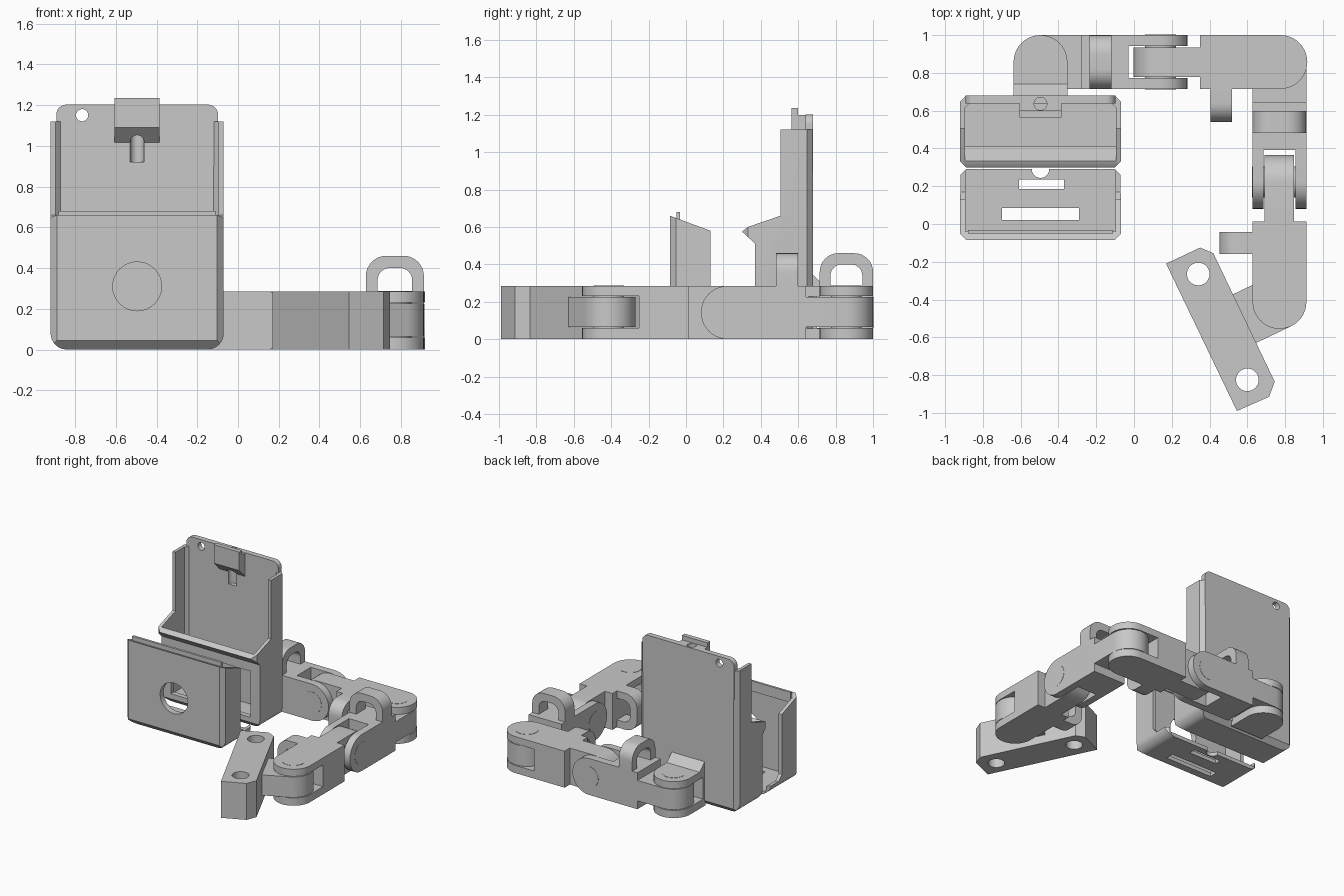
import bpy, bmesh
from math import sin, cos, pi, radians
from mathutils import Matrix, Vector

if "Cube" in bpy.data.objects:
    bpy.data.objects.remove(bpy.data.objects["Cube"])

grey = bpy.data.materials.new("plain grey")
grey.use_nodes = True
grey.diffuse_color = (0.58, 0.58, 0.58, 1)
grey.node_tree.nodes["Principled BSDF"].inputs["Base Color"].default_value = grey.diffuse_color

AXES = {"x": lambda a, b, t: (t, a, b),
        "y": lambda a, b, t: (a, t, b),
        "z": lambda a, b, t: (a, b, t)}


def prism(name, pts, axis, lo, hi):
    """Extrude a 2D outline along an axis."""
    bm = bmesh.new()
    rings = [[bm.verts.new(AXES[axis](a, b, t)) for a, b in pts] for t in (lo, hi)]
    bm.faces.new(rings[0])
    bm.faces.new(rings[1])
    n = len(pts)
    for i in range(n):
        j = (i + 1) % n
        bm.faces.new((rings[0][i], rings[0][j], rings[1][j], rings[1][i]))
    bmesh.ops.recalc_face_normals(bm, faces=bm.faces)
    me = bpy.data.meshes.new(name)
    bm.to_mesh(me)
    bm.free()
    me.materials.append(grey)
    ob = bpy.data.objects.new(name, me)
    bpy.context.collection.objects.link(ob)
    return ob


def combine(ob, others, operation):
    """Boolean other solids into ob and drop them."""
    for other in others:
        mod = ob.modifiers.new("combine", "BOOLEAN")
        mod.operation, mod.object, mod.solver = operation, other, "EXACT"
        deps = bpy.context.evaluated_depsgraph_get()
        me = bpy.data.meshes.new_from_object(ob.evaluated_get(deps))
        ob.modifiers.clear()
        ob.data = me
        bpy.data.objects.remove(other)
    return ob


def finish(ob, place=None):
    if place is not None:
        ob.data.transform(place)
    ob.data.shade_smooth()
    ob.data.set_sharp_from_angle(angle=radians(30))


def arc(cx, cy, r, start, end, n=8):
    return [(cx + r * cos(radians(start + (end - start) * i / n)),
             cy + r * sin(radians(start + (end - start) * i / n))) for i in range(n + 1)]


def disc(cx, cy, r, n=32):
    return arc(cx, cy, r, 0, 360 - 360 / n, n - 1)


def rect(x0, x1, y0, y1):
    return [(x0, y0), (x1, y0), (x1, y1), (x0, y1)]


def box(name, x0, x1, y0, y1, z0, z1):
    return prism(name, rect(x0, x1, y0, y1), "z", z0, z1)


# ---- Chain ----
H = 0.285            # chain height and width
R = H / 2
LINK = 0.635         # pin to pin
PLATES = ((0, 0.06), (0.23, H))
EARS = ((-R, -0.085), (0.085, R))


def round_end(x, flat, cy):
    """Outline with a semicircle about x and a flat edge at the other end."""
    side = 90 if flat > x else -90
    return arc(x, cy, R, side, side + 180, 20) + [(flat, cy - R if side == 90 else cy + R),
                                                 (flat, cy + R if side == 90 else cy - R)]


def loop_outline():
    """Open arch: span, height."""
    outer = arc(R - 0.1, 0.075, 0.1, 0, 90) + arc(0.1 - R, 0.075, 0.1, 90, 180)
    inner = arc(-0.025, 0.055, 0.06, 180, 90) + arc(0.025, 0.055, 0.06, 90, 0)
    return [(R, -0.01)] + outer + [(-R, -0.01), (-0.085, -0.01)] + inner + [(0.085, -0.01)]


def flat_tongue_link(name, place):
    """Tongue on an upright pin, fork on a level pin, loop on top."""
    link = box(name, 0.215, 0.465, -R, R, 0, H)
    parts = [prism("tongue", round_end(0, 0.23, 0), "z", 0.065, 0.225),
             prism("loop", [(s, H + h) for s, h in loop_outline()], "x", 0.26, 0.375)]
    parts += [prism("ear", round_end(LINK, 0.45, R), "y", a, b) for a, b in EARS]
    finish(combine(link, parts, "UNION"), place)
    finish(prism(name + "_pin", disc(LINK, R, 0.082), "y", -R - 0.002, R + 0.002), place)


def upright_tongue_link(name, place):
    """Tongue on a level pin, fork on an upright pin, loop at the side."""
    link = box(name, 0.21, 0.475, -R, R, 0, H)
    parts = [prism("tongue", round_end(0, 0.22, R), "y", -0.078, 0.078),
             prism("loop", [(-R - h, R + s) for s, h in loop_outline()], "x", 0.265, 0.38)]
    parts += [prism("plate", round_end(LINK, 0.46, 0), "z", a, b) for a, b in PLATES]
    finish(combine(link, parts, "UNION"), place)
    finish(prism(name + "_pin", disc(LINK, 0, 0.082), "z", -0.0, H + 0.002), place)


CX = -0.495          # case centre line
BACK_Y, SIDE_X = 0.8575, 0.77
turn = Matrix.Rotation(-pi / 2, 4, "Z")
flat_tongue_link("rear_link_right", Matrix.Translation((CX, BACK_Y, 0)))
upright_tongue_link("rear_link_left", Matrix.Translation((CX + LINK, BACK_Y, 0)))
flat_tongue_link("side_link_back", Matrix.Translation((SIDE_X, BACK_Y, 0)) @ turn)
upright_tongue_link("side_link_front", Matrix.Translation((SIDE_X, BACK_Y - LINK, 0)) @ turn)

# End bar with two screw holes and a tongue reaching the last pin
bar = prism("end_bar", [(0.17, -0.21), (0.35, -0.125), (0.42, -0.155), (0.745, -0.835),
                        (0.715, -0.915), (0.545, -0.99)], "z", 0, H)
combine(bar, [prism("hole", disc(x, y, 0.06), "z", -0.1, 0.5)
              for x, y in ((0.34, -0.265), (0.6, -0.825))], "DIFFERENCE")
tongue = prism("end_tongue", round_end(0, -0.23, 0), "z", 0.065, 0.225)
tongue.data.transform(Matrix.Translation((SIDE_X, BACK_Y - 2 * LINK, 0))
                      @ Matrix.Rotation(radians(25.6), 4, "Z"))
finish(combine(bar, [tongue], "UNION"))

# ---- Case ----
X0, X1 = -0.92, -0.07


def rounded_front(top):
    return ([(X1, top), (X0, top)] + arc(X0 + 0.08, 0.08, 0.08, 180, 270)
            + arc(X1 - 0.08, 0.08, 0.08, 270, 360))


def chamfered_plan(x0, x1, y0, y1, c):
    return [(x0 + c, y0), (x1 - c, y0), (x1, y0 + c), (x1, y1 - c),
            (x1 - c, y1), (x0 + c, y1), (x0, y1 - c), (x0, y0 + c)]


def case_body(name, side, y0, y1, top):
    body = prism(name, side, "x", X0 - 0.1, X1 + 0.1)
    return combine(body, [prism("front", rounded_front(top), "y", y0 - 0.1, y1 + 0.1),
                          prism("plan", chamfered_plan(X0, X1, y0, y1, 0.032), "z", -0.1, 2)],
                   "INTERSECT")


# Front cover: open tray with window and floor slots
cover = case_body("front_cover", [(-0.04, 0), (0.29, 0), (0.29, 0.07), (0.17, 0.07), (0.13, 0.11),
                                  (0.13, 0.58), (-0.085, 0.66), (-0.085, 0.045)],
                  -0.085, 0.29, 0.8)
combine(cover, [box("inside", X0 + 0.027, X1 - 0.027, -0.04, 0.5, 0.03, 1),
                prism("window", disc(CX, 0.31, 0.12), "y", -0.2, 0.1),
                box("slot", -0.7, -0.29, 0.02, 0.085, -0.1, 0.1),
                box("slot", -0.61, -0.37, 0.185, 0.235, -0.1, 0.1),
                prism("cable_notch", disc(CX, 0.29, 0.046), "z", -0.1, 0.2)], "DIFFERENCE")
finish(cover)
finish(box("cover_lip", X0 + 0.04, X1 - 0.04, -0.05, -0.032, 0.6, 0.68))

# Rear case: tall shell with a flared front lip
case = case_body("rear_case", [(0.41, 0), (0.64, 0), (0.68, 0.04), (0.68, 1.12), (0.505, 1.12),
                               (0.505, 0.66), (0.33, 0.6), (0.3, 0.575), (0.37, 0.51),
                               (0.37, 0.04)], 0.3, 0.68, 1.5)
inside = prism("inside", [(0.64, 0.03), (0.64, 1.5), (0.2, 1.5), (0.2, 0.74), (0.33, 0.605),
                          (0.41, 0.52), (0.41, 0.03)], "x", X0, X1)
combine(inside, [prism("plan", chamfered_plan(X0 + 0.025, X1 - 0.025, 0.1, 0.65, 0.035),
                       "z", -0.1, 2)], "INTERSECT")
combine(case, [inside, box("opening", -0.84, -0.15, 0.2, 0.45, 0.08, 0.44)], "DIFFERENCE")

# Back plate top and hooked clip
top_plate = prism("top_plate", [(X0 + 0.028, 0.9), (X1 - 0.028, 0.9)]
                  + arc(X1 - 0.078, 1.152, 0.05, 0, 90) + arc(X0 + 0.078, 1.152, 0.05, 90, 180),
                  "y", 0.638, 0.68)
clip = prism("clip", [(0.565, 1.09), (0.565, 1.235), (0.6, 1.235), (0.6, 1.2), (0.65, 1.2),
                      (0.65, 1.005)], "x", CX - 0.11, CX + 0.11)
combine(case, [top_plate, clip], "UNION")
combine(case, [prism("screw_hole", disc(-0.765, 1.15, 0.03), "y", 0.5, 0.8),
               prism("cable_groove", disc(CX, 0.637, 0.034), "z", 0.92, 1.3)], "DIFFERENCE")
finish(case)

# Hinge fork and gusset on the case back
fork = prism("case_fork", [(0.67, 0), (0.7, 0), (0.7, H), (0.74, H), (0.68, 0.345), (0.67, 0.345)],
             "x", CX - R, CX + R)
plates = []
for lo, hi in PLATES:
    outline = [(CX - R, 0.67), (CX + R, 0.67)] + arc(CX, BACK_Y, R, 0, 180, 20)
    plates.append(prism("plate", outline, "z", lo, hi))
finish(combine(fork, plates, "UNION"))
finish(prism("case_pin", disc(CX, BACK_Y, 0.082), "z", 0, H + 0.002))
